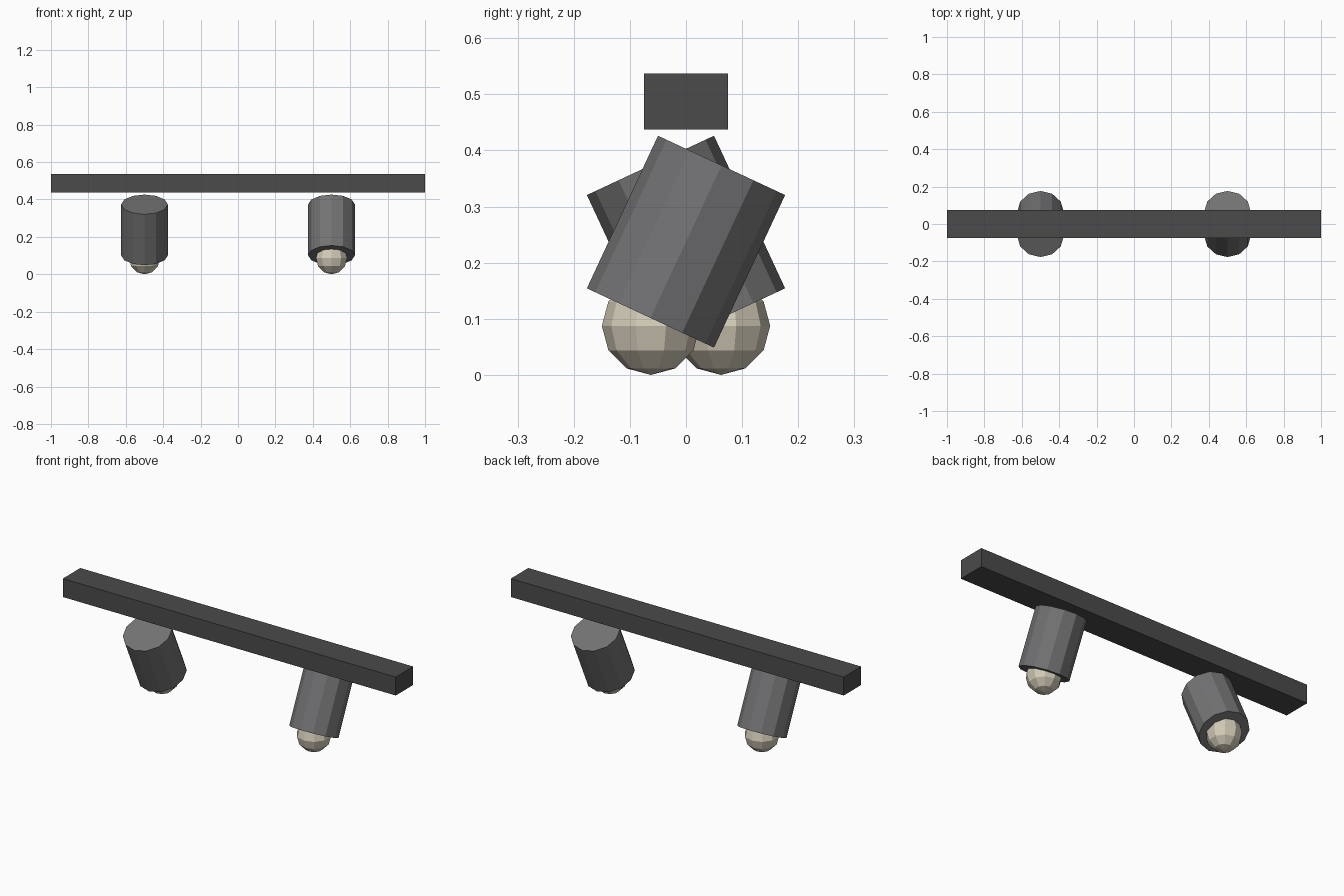
import bpy, bmesh
from math import radians
from mathutils import Matrix

if "Cube" in bpy.data.objects:
    bpy.data.objects.remove(bpy.data.objects["Cube"])


def material(name, color):
    m = bpy.data.materials.new(name)
    m.diffuse_color = (*color, 1)
    m.use_nodes = True
    m.node_tree.nodes["Principled BSDF"].inputs["Base Color"].default_value = m.diffuse_color
    return m


def add_part(name, bm, mat, loc, rot_x=0):
    mesh = bpy.data.meshes.new(name)
    bm.to_mesh(mesh)
    bm.free()
    mesh.materials.append(mat)
    ob = bpy.data.objects.new(name, mesh)
    ob.location = loc
    ob.rotation_euler.x = rot_x
    bpy.context.collection.objects.link(ob)
    return ob


rail_mat = material("dark_metal", (0.07, 0.07, 0.072))
can_mat = material("grey_metal", (0.17, 0.17, 0.175))
bulb_mat = material("warm_glass", (0.65, 0.60, 0.48))

# Ceiling rail
bm = bmesh.new()
bmesh.ops.create_cube(bm, size=1, matrix=Matrix.Diagonal((2, 0.15, 0.1, 1)))
add_part("rail", bm, rail_mat, (0, 0, 0.4875))

# Two spot lamps, tilted in opposite directions
for side, s in (("left", -1), ("right", 1)):
    # Twelve-sided lamp can
    bm = bmesh.new()
    bmesh.ops.create_cone(bm, cap_ends=True, segments=12,
                          radius1=0.125, radius2=0.125, depth=0.3)
    add_part(f"lamp_can_{side}", bm, can_mat, (0.5 * s, 0, 0.2375), radians(-25 * s))

    # Bulb poking out of the lower end
    bm = bmesh.new()
    bmesh.ops.create_uvsphere(bm, u_segments=10, v_segments=6, radius=0.0875)
    add_part(f"bulb_{side}", bm, bulb_mat, (0.5 * s, -0.0625 * s, 0.0875))
